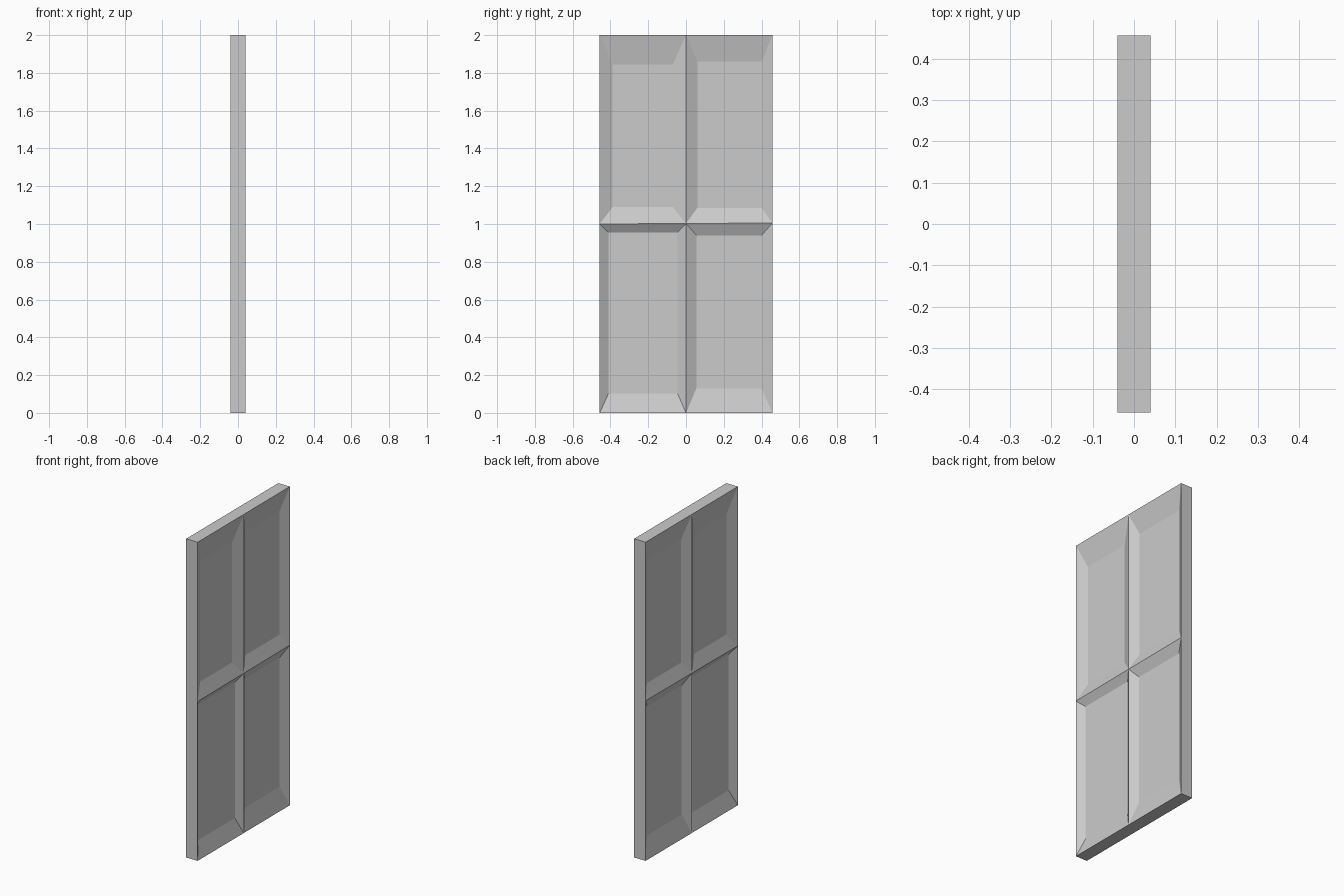
import bpy, bmesh

if "Cube" in bpy.data.objects:
    bpy.data.objects.remove(bpy.data.objects["Cube"])

W, T, H, DEPTH = 0.457, 0.04, 2.0, 0.031

# 3 x 3 lattice of ridge points: columns in y, rows in z
ys = (-W, 0.0, W)
zs = ((0, 0, 0), (1.0, 1.003, 1.005), (H, H, H))

# Sunken floor of each panel: (column, row) -> y0, y1, z0, z1
panels = {
    (0, 0): (-0.41, -0.045, 0.103, 0.955),
    (1, 0): (0.055, 0.40, 0.13, 0.94),
    (0, 1): (-0.388, -0.07, 1.09, 1.845),
    (1, 1): (0.06, 0.40, 1.085, 1.86),
}

bm = bmesh.new()


def panel_side(s):
    """Four bevelled panels on one face of the door; returns the ridge lattice."""
    grid = {(c, r): bm.verts.new((s * T, ys[c], zs[r][c]))
            for c in range(3) for r in range(3)}
    for (c, r), (y0, y1, z0, z1) in panels.items():
        outer = [grid[c, r], grid[c + 1, r], grid[c + 1, r + 1], grid[c, r + 1]]
        inner = [bm.verts.new((s * (T - DEPTH), y, z))
                 for y, z in ((y0, z0), (y1, z0), (y1, z1), (y0, z1))]
        bm.faces.new(inner)
        for i in range(4):
            j = (i + 1) % 4
            bm.faces.new((outer[i], outer[j], inner[j], inner[i]))
    return grid


# Both panelled faces
right, left = panel_side(1), panel_side(-1)

# Door edge joining the two faces
rim = [(0, 0), (1, 0), (2, 0), (2, 1), (2, 2), (1, 2), (0, 2), (0, 1)]
for a, b in zip(rim, rim[1:] + rim[:1]):
    bm.faces.new((right[a], right[b], left[b], left[a]))

bmesh.ops.recalc_face_normals(bm, faces=bm.faces)
mesh = bpy.data.meshes.new("panelled_door")
bm.to_mesh(mesh)
bm.free()
bpy.context.collection.objects.link(bpy.data.objects.new("panelled_door", mesh))
